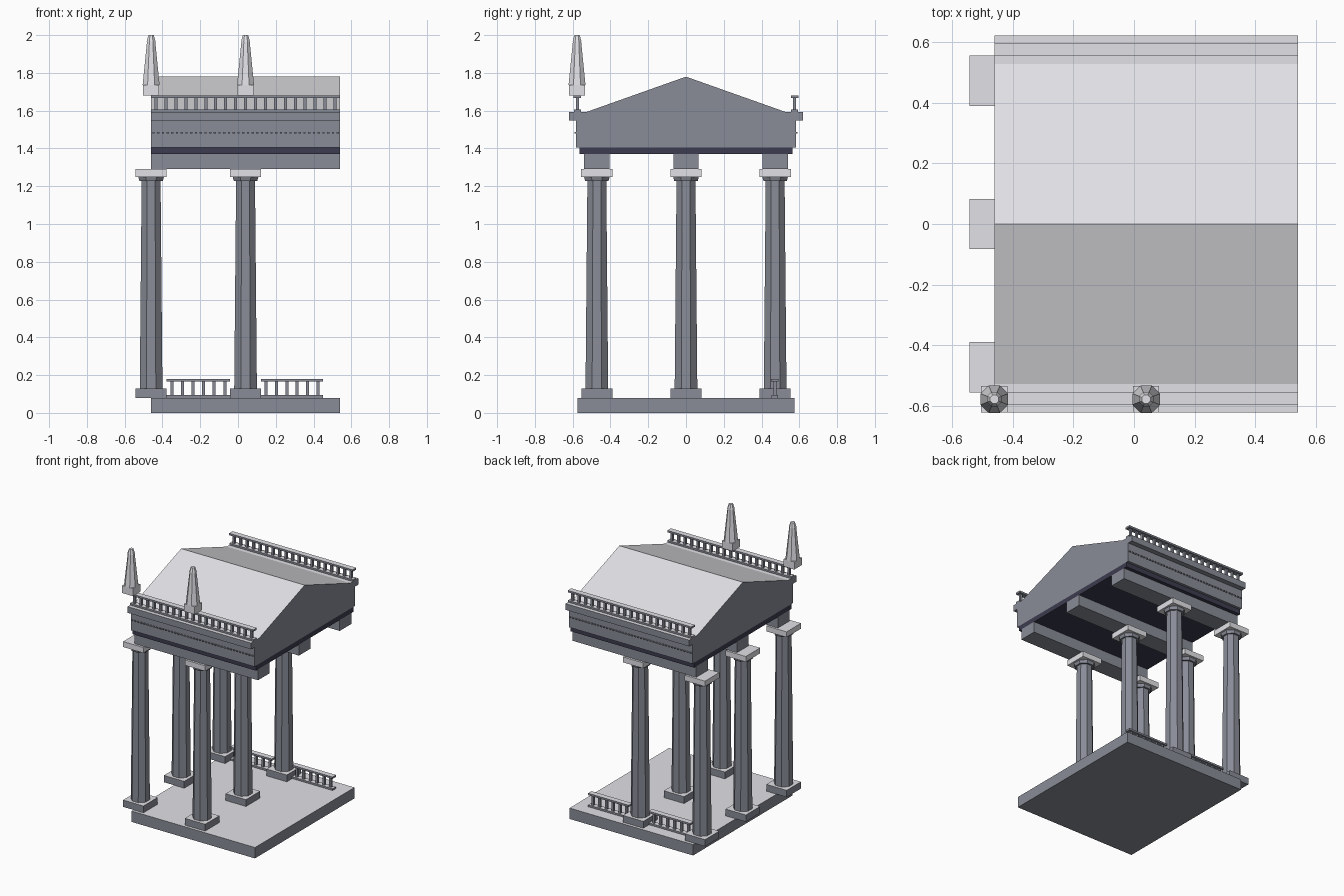
import bpy, bmesh, math
from mathutils import Matrix

cube = bpy.data.objects.get("Cube")
if cube:
    bpy.data.objects.remove(cube, do_unlink=True)


def material(name, rgb):
    m = bpy.data.materials.new(name)
    m.use_nodes = True
    m.diffuse_color = (*rgb, 1)
    m.node_tree.nodes["Principled BSDF"].inputs["Base Color"].default_value = (*rgb, 1)
    return m


STONE = material("slate stone", (0.25, 0.265, 0.31))
PALE = material("pale stone", (0.79, 0.79, 0.83))
NAVY = material("dark navy", (0.045, 0.045, 0.08))


def finish(name, bm, side, top):
    """Turn a bmesh into an object; upward faces take the top colour."""
    bm.normal_update()
    for f in bm.faces:
        f.material_index = 1 if f.normal.z > 0.7 else 0
    me = bpy.data.meshes.new(name)
    bm.to_mesh(me)
    bm.free()
    me.materials.append(side)
    me.materials.append(top)
    ob = bpy.data.objects.new(name, me)
    bpy.context.collection.objects.link(ob)
    return ob


def add_box(bm, x, y, z):
    """Box from three (low, high) ranges."""
    size = [b - a for a, b in (x, y, z)]
    mid = [(a + b) / 2 for a, b in (x, y, z)]
    bmesh.ops.create_cube(bm, size=1, matrix=Matrix.Translation(mid) @ Matrix.Diagonal((*size, 1)))


def box(name, x, y, z, side=STONE, top=PALE):
    bm = bmesh.new()
    add_box(bm, x, y, z)
    return finish(name, bm, side, top)


def around(c, half):
    return (c - half, c + half)


def add_octagon(bm, x, y, z0, z1, r0, r1):
    """Tapered eight-sided drum with a flat side facing front; r is the half width."""
    k = 1 / math.cos(math.pi / 8)
    mat = Matrix.Translation((x, y, (z0 + z1) / 2)) @ Matrix.Rotation(math.pi / 8, 4, "Z")
    bmesh.ops.create_cone(bm, cap_ends=True, segments=8, radius1=r0 * k, radius2=r1 * k,
                          depth=z1 - z0, matrix=mat)


def railing(name, x0, x1, y, z0, z1, count):
    """Foot rail, top rail and evenly spaced balusters."""
    bm = bmesh.new()
    add_box(bm, (x0, x1), around(y, 0.018), (z0, z0 + 0.014))
    add_box(bm, (x0, x1), around(y, 0.02), (z1 - 0.014, z1))
    step = (x1 - x0) / count
    for i in range(count):
        add_box(bm, around(x0 + (i + 0.5) * step, 0.008), around(y, 0.008), (z0 + 0.014, z1 - 0.014))
    return finish(name, bm, STONE, PALE)


X = (-0.46, 0.54)
COLUMN_X = (-0.46, 0.04)
COLUMN_Y = (-0.472, 0, 0.472)

# Floor slab
box("floor_slab", X, around(0, 0.575), (0, 0.08))

# Columns with plinth, shaft, neck and abacus
for x in COLUMN_X:
    for y in COLUMN_Y:
        box("column_plinth", around(x, 0.082), around(y, 0.082), (0.08, 0.13))
        bm = bmesh.new()
        add_octagon(bm, x, y, 0.13, 1.23, 0.06, 0.05)
        add_octagon(bm, x, y, 1.228, 1.25, 0.062, 0.068)
        finish("column_shaft", bm, STONE, STONE)
        box("column_abacus", around(x, 0.082), around(y, 0.083), (1.25, 1.29), PALE)

# Beams over the column rows
for y in COLUMN_Y:
    box("roof_beam", X, around(y, 0.067), (1.29, 1.37))

# Entablature and cornice
box("ceiling_band", X, around(0, 0.565), (1.37, 1.406), NAVY, NAVY)
box("entablature", X, around(0, 0.583), (1.406, 1.56))
box("cornice", X, around(0, 0.62), (1.547, 1.593))

# Dentil rows
for s in (-1, 1):
    bm = bmesh.new()
    for i in range(40):
        add_box(bm, around(X[0] + (i + 0.5) / 40, 0.006), around(s * 0.585, 0.006), (1.48, 1.488))
    finish("dentil_row", bm, STONE, STONE)

# Gable roof as an extruded triangle
bm = bmesh.new()
tri = bm.faces.new([bm.verts.new((X[0], y, z)) for y, z in ((-0.536, 1.59), (0.536, 1.59), (0, 1.78))])
ext = bmesh.ops.extrude_face_region(bm, geom=[tri])
bmesh.ops.translate(bm, vec=(1, 0, 0), verts=[v for v in ext["geom"] if isinstance(v, bmesh.types.BMVert)])
bmesh.ops.recalc_face_normals(bm, faces=bm.faces)
finish("gable_roof", bm, STONE, PALE)

# Railings on both eaves and between the rear columns
for s in (-1, 1):
    railing("eave_railing", *X, s * 0.575, 1.593, 1.68, 19)
railing("rear_railing", -0.378, -0.042, 0.47, 0.08, 0.18, 6)
railing("rear_railing", 0.122, 0.45, 0.47, 0.08, 0.18, 6)

# Obelisks above the front eave
for x in COLUMN_X:
    y = -0.577
    bm = bmesh.new()
    add_box(bm, around(x, 0.043), around(y, 0.043), (1.68, 1.735))
    add_octagon(bm, x, y, 1.735, 1.965, 0.045, 0.022)
    add_octagon(bm, x, y, 1.965, 2.0, 0.024, 0.014)
    finish("obelisk", bm, PALE, PALE)
